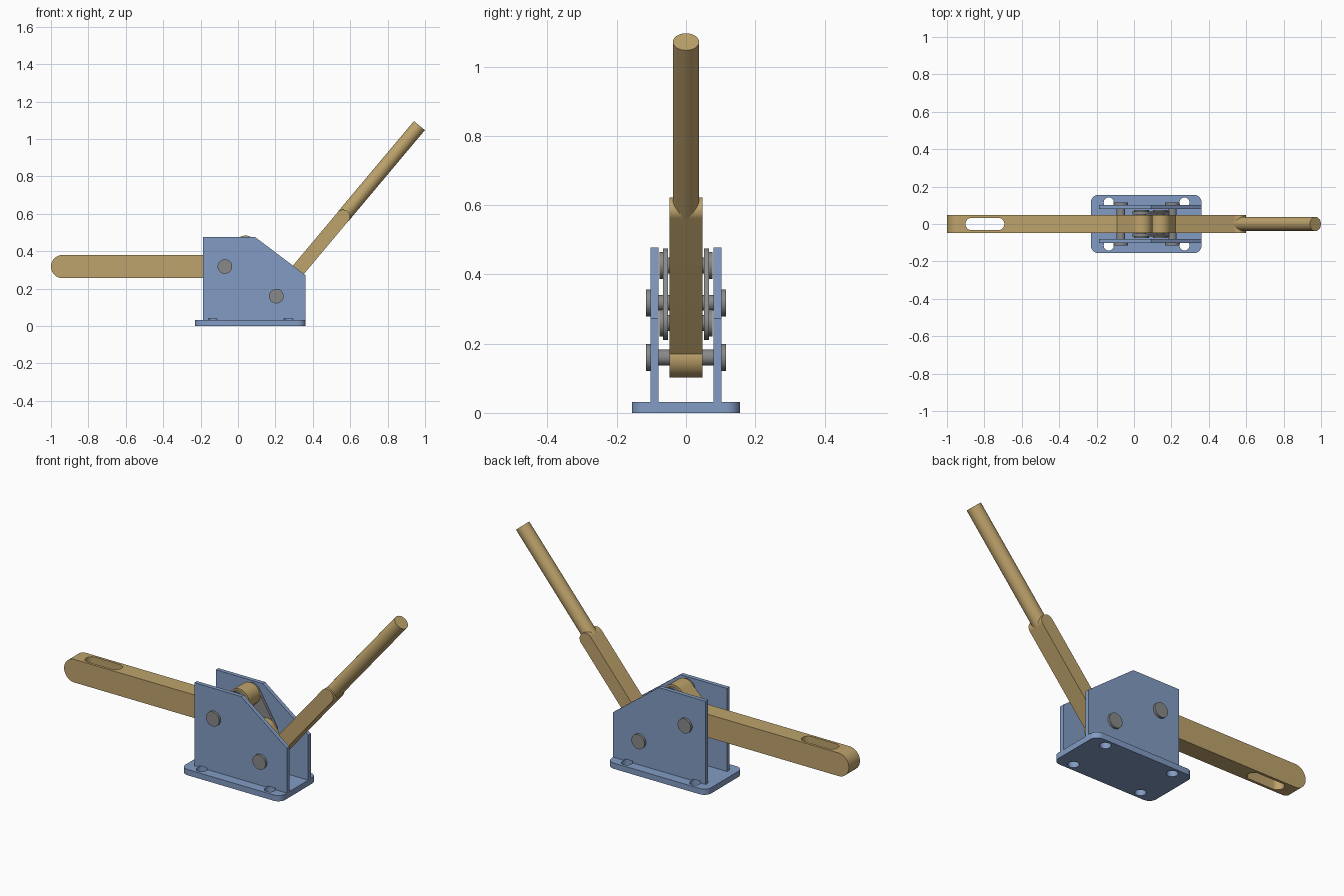
import bpy, bmesh, math
from mathutils import Vector, Matrix

if "Cube" in bpy.data.objects:
    bpy.data.objects.remove(bpy.data.objects["Cube"])


def material(name, rgb):
    m = bpy.data.materials.new(name)
    m.diffuse_color = (*rgb, 1)
    m.use_nodes = True
    m.node_tree.nodes["Principled BSDF"].inputs["Base Color"].default_value = m.diffuse_color
    return m


BLUE = material("painted_blue", (0.225, 0.33, 0.55))
TAN = material("brass_tan", (0.515, 0.366, 0.15))
GRAY = material("steel_gray", (0.25, 0.25, 0.255))


def prism(name, outline, a, b, mat, axis="y"):
    """Extrude a flat outline from a to b along y (outline in x,z) or z (outline in x,y)."""
    bm = bmesh.new()
    put = (lambda p, d: (p[0], d, p[1])) if axis == "y" else (lambda p, d: (p[0], p[1], d))
    face = bm.faces.new([bm.verts.new(put(p, a)) for p in outline])
    ext = bmesh.ops.extrude_face_region(bm, geom=[face])
    shift = Vector(put((0, 0), b - a))
    bmesh.ops.translate(bm, vec=shift, verts=[v for v in ext["geom"] if isinstance(v, bmesh.types.BMVert)])
    bmesh.ops.recalc_face_normals(bm, faces=bm.faces)
    me = bpy.data.meshes.new(name)
    bm.to_mesh(me)
    bm.free()
    me.materials.append(mat)
    ob = bpy.data.objects.new(name, me)
    bpy.context.collection.objects.link(ob)
    return ob


def arc(c, r, start, end, n=24):
    return [(c[0] + r * math.cos(start + (end - start) * i / n),
             c[1] + r * math.sin(start + (end - start) * i / n)) for i in range(n + 1)]


def circle(c, r, n=40):
    return arc(c, r, 0, 2 * math.pi, n)[:-1]


def capsule(p, q, r):
    t = math.atan2(q[1] - p[1], q[0] - p[0])
    h = math.pi / 2
    return arc(q, r, t - h, t + h) + arc(p, r, t + h, t + 3 * h)


def boolean(ob, other, op):
    mod = ob.modifiers.new(op, "BOOLEAN")
    mod.operation, mod.object, mod.solver = op, other, "EXACT"
    bpy.context.view_layer.objects.active = ob
    bpy.ops.object.modifier_apply(modifier=mod.name)
    bpy.data.objects.remove(other, do_unlink=True)


# Pivot points in x,z
ARM_PIVOT, HANDLE_PIVOT = (-0.07, 0.318), (0.205, 0.16)
LINK_TOP, LINK_LOW = (0.04, 0.426), (0.14, 0.26)
W = 0.047                       # half thickness of arm and handle

# Base plate with rounded corners
corners = [(0.32, 0.115), (-0.19, 0.115), (-0.19, -0.115), (0.32, -0.115)]
base_outline = []
for i, c in enumerate(corners):
    base_outline += arc(c, 0.041, i * math.pi / 2, (i + 1) * math.pi / 2, 10)
base = prism("base_plate", base_outline, 0, 0.031, BLUE, "z")

# Upright side plates
side = [(-0.188, 0.031), (0.361, 0.031), (0.361, 0.272), (0.09, 0.477), (-0.188, 0.477)]
plates = {s: prism(f"side_plate_{n}", side, s * 0.08, s * 0.102, BLUE)
          for s, n in ((-1, "front"), (1, "back"))}

# Bolt holes, which also nick the foot of the side plates
for x in (-0.135, 0.27):
    for s in (-1, 1):
        for target in (base, plates[s]):
            cutter = prism("hole_cutter", circle((x, s * 0.115), 0.027), -0.02, 0.04, GRAY, "z")
            boolean(target, cutter, "DIFFERENCE")

# Clamping arm: long bar, raised lug and vertical slot
arm = prism("clamp_arm", capsule((-0.938, 0.318), ARM_PIVOT, 0.062), -W, W, TAN)
boolean(arm, prism("arm_lug", capsule(ARM_PIVOT, LINK_TOP, 0.058), -W, W, TAN), "UNION")
boolean(arm, prism("slot_cutter", capsule((-0.868, 0), (-0.726, 0), 0.033), 0.2, 0.45, TAN, "z"),
        "DIFFERENCE")

# Handle lever: pivot lug plus straight bar
ANGLE = math.radians(50)
D = Vector((math.cos(ANGLE), math.sin(ANGLE)))


def along(t):
    return (HANDLE_PIVOT[0] + D.x * t, HANDLE_PIVOT[1] + D.y * t)


lever = prism("handle_lever", capsule(HANDLE_PIVOT, LINK_LOW, 0.058), -W, W, TAN)
boolean(lever, prism("lever_bar", capsule(HANDLE_PIVOT, along(0.555), 0.037), -W, W, TAN), "UNION")

# Round grip rod in the end of the lever
start, end = along(0.555), along(1.19)
grip = prism("grip_rod", circle((0, 0), 0.038), 0, 0.635, TAN, "z")
grip.data.transform(Matrix.Translation((start[0], 0, start[1]))
                    @ Matrix.Rotation(math.pi / 2 - ANGLE, 4, "Y"))

# Toggle links on both sides
for s, n in ((-1, "front"), (1, "back")):
    prism(f"toggle_link_{n}", capsule(LINK_TOP, LINK_LOW, 0.049), s * 0.052, s * 0.066, GRAY)

# Pins: shaft with a flat head at each end
for name, c, inner, outer in (("arm_pin", ARM_PIVOT, 0.102, 0.115),
                              ("handle_pin", HANDLE_PIVOT, 0.102, 0.115),
                              ("upper_link_pin", LINK_TOP, 0.066, 0.076),
                              ("lower_link_pin", LINK_LOW, 0.066, 0.076)):
    prism(name + "_shaft", circle(c, 0.023), -inner, inner, GRAY)
    for s, n in ((-1, "front"), (1, "back")):
        prism(f"{name}_head_{n}", circle(c, 0.039), s * inner, s * outer, GRAY)

# Smooth the round surfaces, keep edges crisp
for ob in bpy.context.scene.objects:
    ob.select_set(True)
bpy.context.view_layer.objects.active = base
bpy.ops.object.shade_smooth_by_angle(angle=math.radians(30))
